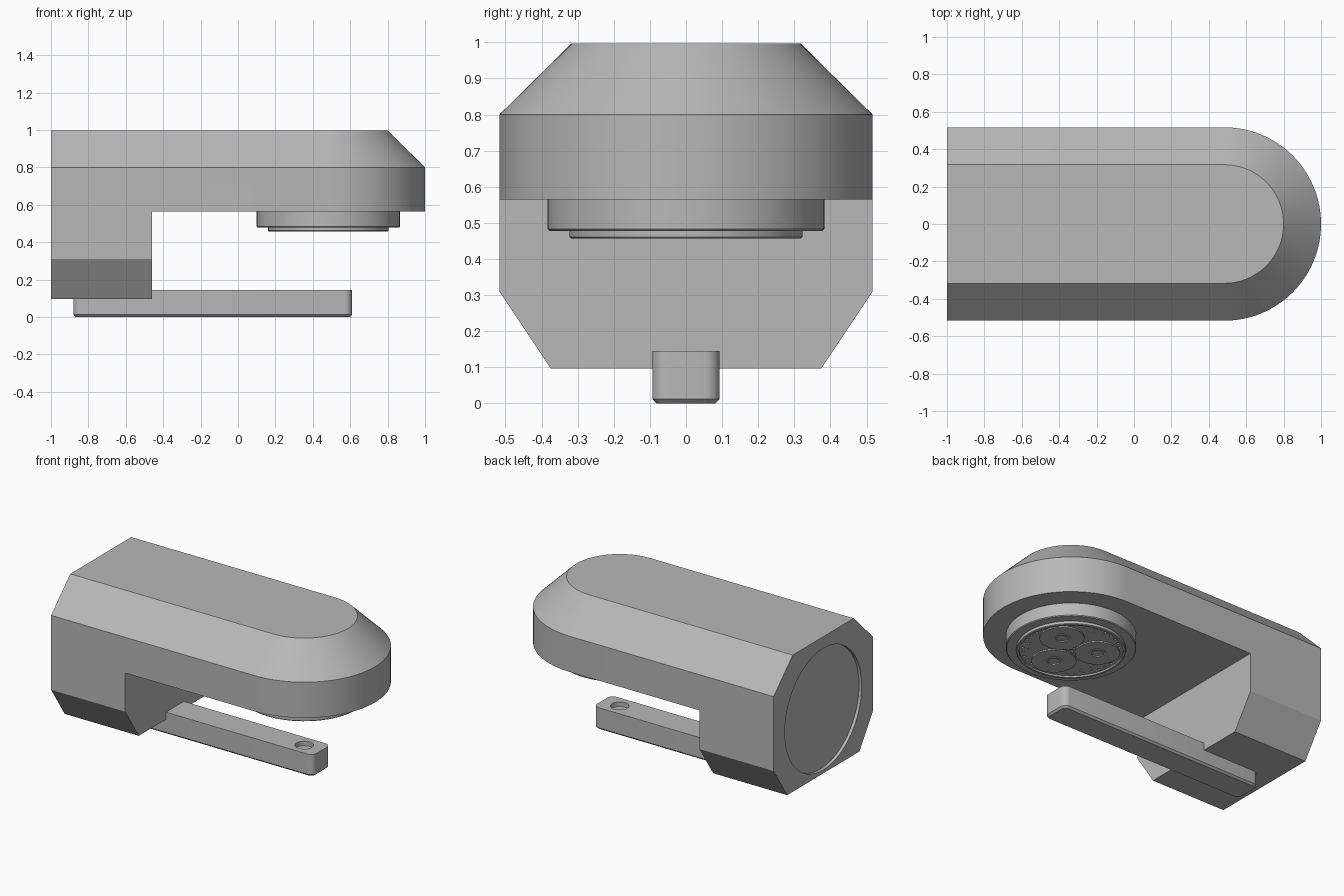
import bpy, bmesh
from math import sin, cos, pi, radians
from mathutils import Matrix

if "Cube" in bpy.data.objects:
    bpy.data.objects.remove(bpy.data.objects["Cube"])

GREY = (0.48, 0.48, 0.48, 1)
grey = bpy.data.materials.new("plain grey")
grey.use_nodes = True
grey.diffuse_color = GREY
grey.node_tree.nodes["Principled BSDF"].inputs["Base Color"].default_value = GREY

HEAD_X = 0.483


def finish(name, bm):
    bmesh.ops.recalc_face_normals(bm, faces=bm.faces)
    mesh = bpy.data.meshes.new(name)
    bm.to_mesh(mesh)
    bm.free()
    mesh.materials.append(grey)
    obj = bpy.data.objects.new(name, mesh)
    bpy.context.collection.objects.link(obj)
    return obj


def activate(obj):
    bpy.ops.object.select_all(action='DESELECT')
    obj.select_set(True)
    bpy.context.view_layer.objects.active = obj


def smooth(obj):
    activate(obj)
    bpy.ops.object.shade_smooth_by_angle(angle=radians(25))


def cut(obj, cutter):
    cutter.hide_render = True
    mod = obj.modifiers.new("cut", 'BOOLEAN')
    mod.operation = 'DIFFERENCE'
    mod.solver = 'EXACT'
    mod.object = cutter
    activate(obj)
    bpy.ops.object.modifier_apply(modifier=mod.name)
    bpy.data.objects.remove(cutter)


def loft(name, rings):
    """Bridge equal-length rings of points and cap both ends."""
    bm = bmesh.new()
    loops = [[bm.verts.new(p) for p in ring] for ring in rings]
    n = len(loops[0])
    for a, b in zip(loops, loops[1:]):
        for i in range(n):
            j = (i + 1) % n
            bm.faces.new((a[i], a[j], b[j], b[i]))
    bm.faces.new(loops[0])
    bm.faces.new(loops[-1])
    return finish(name, bm)


def lathe(name, profile, x=HEAD_X, y=0, n=64):
    return loft(name, [[(x + r * cos(2 * pi * i / n), y + r * sin(2 * pi * i / n), z)
                        for i in range(n)] for r, z in profile])


def bullet(w, z, n=48):
    """Outline with a square back and a round nose, half-width w."""
    arc = [(HEAD_X + w * sin(pi * i / n), -w * cos(pi * i / n), z) for i in range(n + 1)]
    return [(-1, -w, z)] + arc + [(-1, w, z)]


def rounded_bar(inset, z, n=6):
    x0, x1, w, r = -0.88, 0.61, 0.093, 0.04
    corners = [(x1 - r, w - r), (x0 + r, w - r), (x0 + r, r - w), (x1 - r, r - w)]
    points = []
    for k, (cx, cy) in enumerate(corners):
        for i in range(n + 1):
            a = pi / 2 * (k + i / n)
            points.append((cx + (r - inset) * cos(a), cy + (r - inset) * sin(a), z))
    return points


# Body: chamfered shell with the space under the nose cut away
body = loft("body", [bullet(w, z) for w, z in
                     ((0.375, 0.097), (0.517, 0.31), (0.517, 0.565),
                      (0.517, 0.8), (0.317, 0.997))])
bm = bmesh.new()
bmesh.ops.create_cube(bm, size=1, matrix=Matrix.Translation((0.54, 0, 0.065))
                      @ Matrix.Diagonal((2, 2, 1, 1)))
cut(body, finish("nose_cutter", bm))

# Shallow round recess in the flat back end
bm = bmesh.new()
bmesh.ops.create_cone(bm, cap_ends=True, segments=64, radius1=0.4, radius2=0.4, depth=0.04,
                      matrix=Matrix.Translation((-1, 0, 0.52)) @ Matrix.Rotation(pi / 2, 4, 'Y'))
cut(body, finish("recess_cutter", bm))
smooth(body)

# Head: stepped collar with a sunken face
head = lathe("head_collar", [(0.383, 0.57), (0.383, 0.483), (0.378, 0.478), (0.322, 0.478),
                             (0.322, 0.461), (0.318, 0.457), (0.305, 0.457), (0.305, 0.468)])

# Small holes around the rim of the sunken face
bm = bmesh.new()
for radius, count, size in ((0.285, 36, 0.009), (0.25, 24, 0.007)):
    for i in range(count):
        a = 2 * pi * (i + 0.5) / count
        # the inner row only fills the gaps between the discs
        if radius < 0.28 and cos(3 * (a - pi / 6)) > -0.4:
            continue
        spot = Matrix.Translation((HEAD_X + radius * cos(a), radius * sin(a), 0.468))
        bmesh.ops.create_cone(bm, cap_ends=True, segments=10, radius1=size, radius2=size,
                              depth=0.03, matrix=spot)
cut(head, finish("hole_cutter", bm))
smooth(head)

# Three discs, each with a raised ring at its centre
for k in range(3):
    a = radians(30 + 120 * k)
    x, y = HEAD_X + 0.157 * cos(a), 0.157 * sin(a)
    smooth(lathe(f"head_disc_{k + 1}",
                 [(0.132, 0.47), (0.132, 0.46), (0.052, 0.46), (0.052, 0.457),
                  (0.036, 0.457), (0.036, 0.464)], x, y, 40))
smooth(lathe("head_centre_button", [(0.028, 0.47), (0.028, 0.46), (0.014, 0.46),
                                    (0.014, 0.466)], n=24))

# Lower arm with a round dimple beneath the head
arm = loft("lower_arm", [rounded_bar(0.012, 0), rounded_bar(0, 0.012), rounded_bar(0, 0.145)])
cut(arm, lathe("dimple_cutter", [(0.055, 0.115), (0.055, 0.2)], n=40))
smooth(arm)
